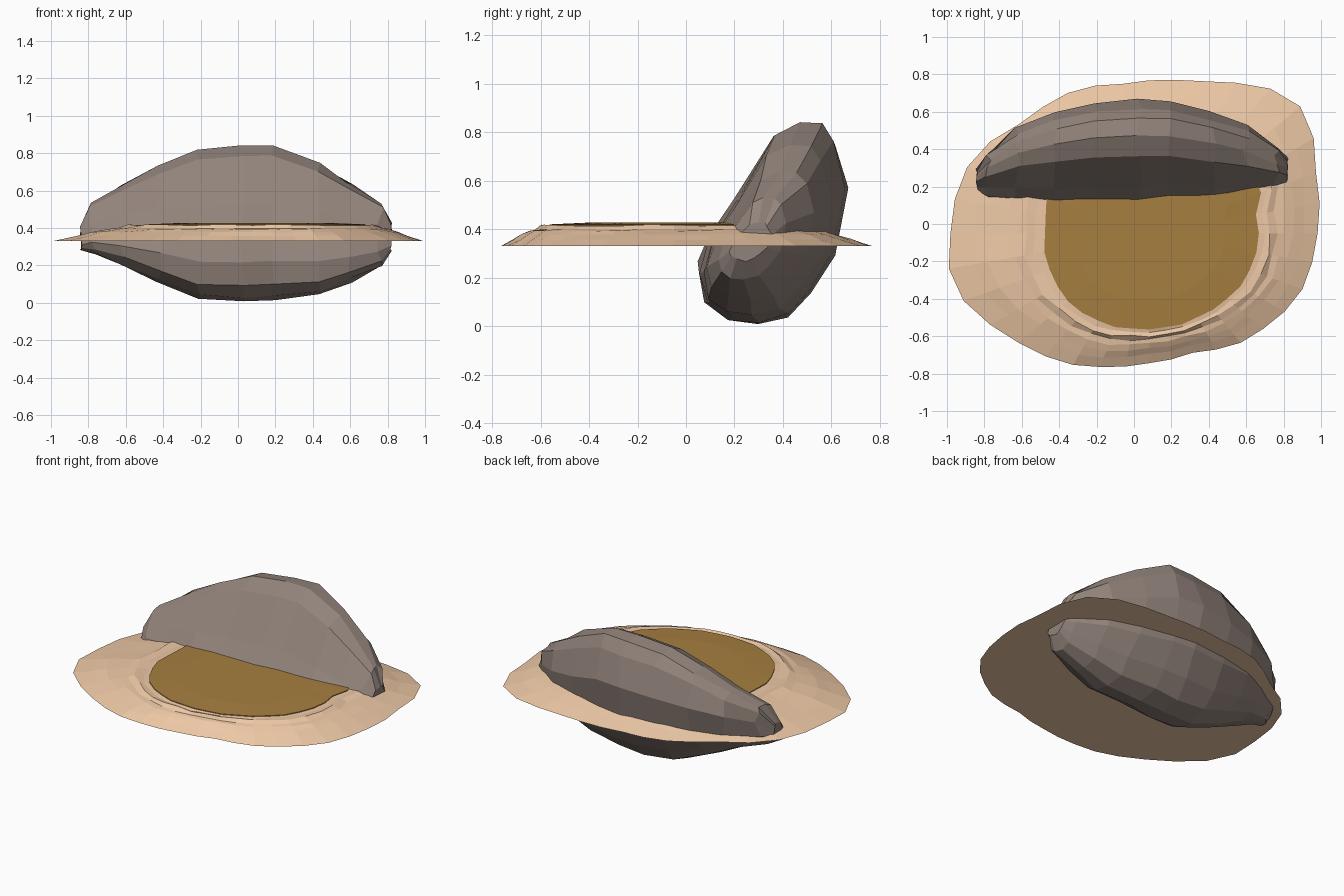
import bpy, bmesh, math, random

if "Cube" in bpy.data.objects:
    bpy.data.objects.remove(bpy.data.objects["Cube"])
random.seed(4)


def material(name, rgb):
    m = bpy.data.materials.new(name)
    m.diffuse_color = (*rgb, 1)
    m.use_nodes = True
    m.node_tree.nodes["Principled BSDF"].inputs["Base Color"].default_value = m.diffuse_color
    return m


def loft(name, rings, mat, cap_start=True, cap_end=True):
    """Skin a list of equal-length closed rings into a flat-shaded mesh."""
    bm = bmesh.new()
    vs = [[bm.verts.new(p) for p in r] for r in rings]
    n = len(rings[0])
    for a, b in zip(vs, vs[1:]):
        for i in range(n):
            j = (i + 1) % n
            bm.faces.new((a[i], a[j], b[j], b[i]))
    if cap_start:
        bm.faces.new(vs[0][::-1])
    if cap_end:
        bm.faces.new(vs[-1])
    bmesh.ops.recalc_face_normals(bm, faces=bm.faces)
    me = bpy.data.meshes.new(name)
    bm.to_mesh(me)
    bm.free()
    me.materials.append(mat)
    ob = bpy.data.objects.new(name, me)
    bpy.context.collection.objects.link(ob)
    return ob


CX, CY, N = 0.08, -0.05, 36


def resample(outline):
    """Sample an outline at N even angles around the island centre."""
    pol = sorted((math.atan2(y - CY, x - CX) % math.tau, math.hypot(x - CX, y - CY))
                 for x, y in outline)
    pol = [(pol[-1][0] - math.tau, pol[-1][1])] + pol + [(pol[0][0] + math.tau, pol[0][1])]
    out = []
    for i in range(N):
        a = math.tau * i / N
        for (a0, r0), (a1, r1) in zip(pol, pol[1:]):
            if a0 <= a <= a1:
                f = (a - a0) / (a1 - a0)
                # straight edge between the two polar points
                d = r0 * math.sin(a - a0) + r1 * math.sin(a1 - a)
                r = r0 * r1 * math.sin(a1 - a0) / d if d else r0 + (r1 - r0) * f
                out.append((CX + r * math.cos(a), CY + r * math.sin(a)))
                break
    return out


shore = resample([(1, .05), (.97, .3), (.955, .56), (.83, .69), (.65, .75), (.13, .775),
                  (-.05, .75), (-.28, .735), (-.44, .66), (-.62, .53), (-.82, .41),
                  (-.95, .22), (-.97, 0), (-1, -.13), (-.99, -.24), (-.93, -.39),
                  (-.83, -.5), (-.53, -.69), (-.32, -.755), (-.1, -.77), (.18, -.73),
                  (.34, -.68), (.51, -.665), (.64, -.6), (.8, -.475), (.9, -.35), (.95, -.22)])
pool = resample([(.67, -.03), (.65, .06), (.68, .17), (.62, .3), (.4, .4), (0, .42), (-.3, .38),
                 (-.46, .25), (-.47, .1), (-.48, -.15), (-.44, -.28), (-.37, -.4), (-.27, -.48),
                 (-.12, -.55), (.07, -.565), (.25, -.54), (.42, -.46), (.56, -.35), (.65, -.19)])

# sand bank: stepped slope from the shore up to the inner plateau
steps = [(0, .33), (.25, .358), (.43, .378), (.58, .394), (.7, .399), (.8, .416), (.9, .411), (1, .415)]
rings = []
for t, z in steps:
    ring = []
    for (x0, y0), (x1, y1) in zip(shore, pool):
        s = t + (random.uniform(-.03, .03) if 0 < t < 1 else 0)
        dz = random.uniform(-.003, .003) if 0 < t < 1 else 0
        ring.append((x0 + (x1 - x0) * s, y0 + (y1 - y0) * s, z + dz))
    rings.append(ring)
loft("sand_bank", rings, material("sand", (.85, .58, .38)))

# golden inner ground, very slightly raised
loft("inner_ground",
     [[(x, y, .414) for x, y in pool],
      [(x, y, .420) for x, y in pool],
      [(CX + (x - CX) * .7, CY + (y - CY) * .7, .427) for x, y in pool]],
     material("wet_sand", (.38, .21, .05)))

# leaning rock slab: one tilted cross-section scaled along x
section = [(.05, .22), (.08, .09), (.17, .03), (.29, .005), (.42, .04), (.51, .14), (.61, .29),
           (.665, .57), (.62, .76), (.565, .835), (.47, .845), (.36, .79), (.2, .53), (.10, .38)]
stations = [  # x, z low, z high, y front, y back
    (-.84, .28, .41, .16, .29), (-.78, .26, .53, .13, .38), (-.62, .20, .63, .10, .51),
    (-.42, .11, .73, .05, .60), (-.2, .02, .815, .05, .645), (.03, .005, .84, .055, .665),
    (.19, .015, .843, .075, .655), (.42, .045, .75, .07, .60), (.6, .11, .64, .09, .53),
    (.76, .19, .535, .13, .41), (.82, .27, .43, .18, .35)]
rock = []
for k, (x, z0, z1, y0, y1) in enumerate(stations):
    j = .02 if 0 < k < len(stations) - 1 else .006
    rock.append([(x + random.uniform(-j, j),
                  y0 + (y1 - y0) * (y - .05) / .615 + random.uniform(-.006, .006),
                  max(.001, z0 + (z1 - z0) * (z - .005) / .84 + random.uniform(-.005, .005)))
                 for y, z in section])
loft("rock_slab", rock, material("rock", (.29, .23, .20)))
